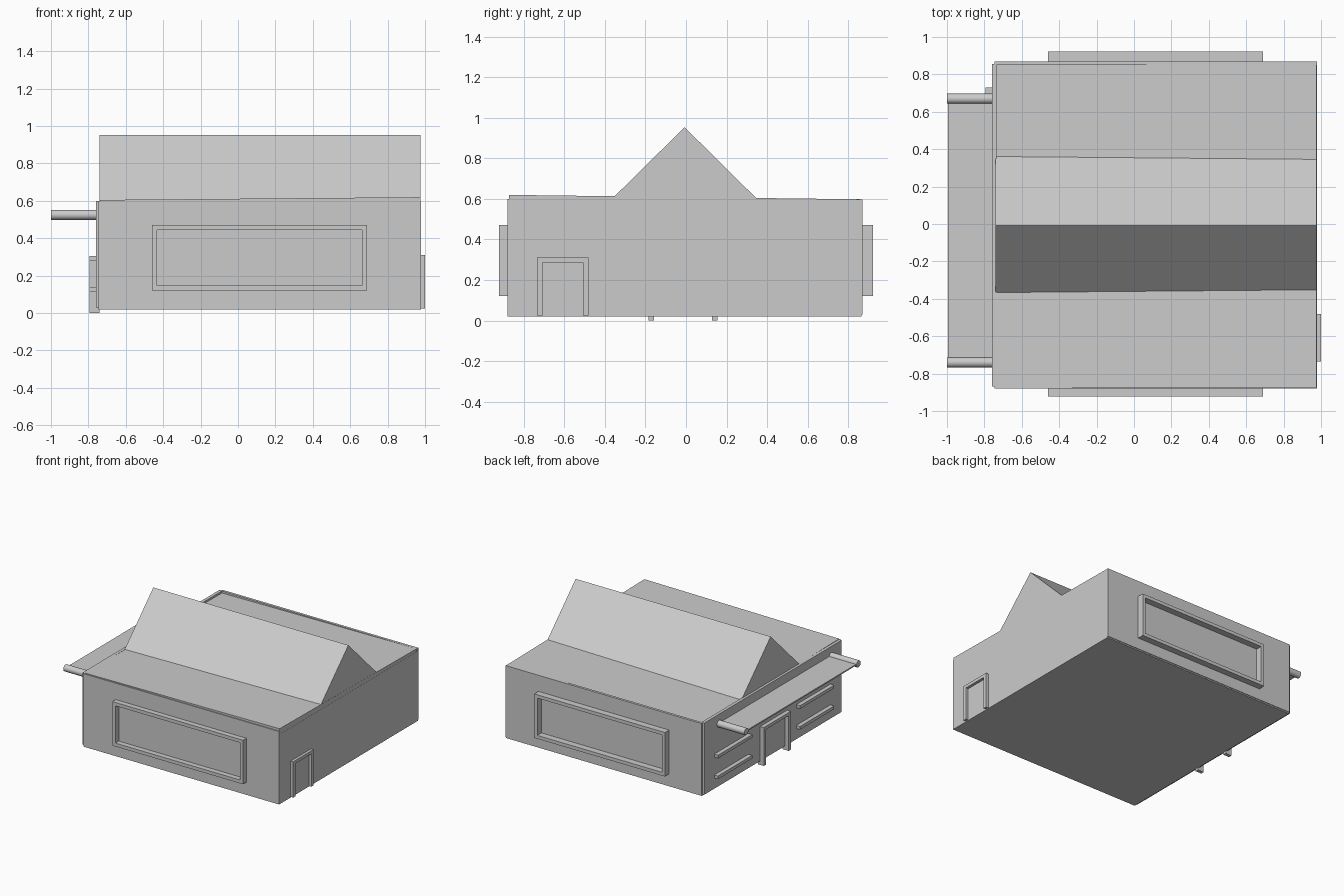
import bpy, bmesh
from math import pi

if "Cube" in bpy.data.objects:
    bpy.data.objects.remove(bpy.data.objects["Cube"])


def mesh_object(name, verts, faces):
    mesh = bpy.data.meshes.new(name)
    mesh.from_pydata(verts, [], faces)
    bm = bmesh.new()
    bm.from_mesh(mesh)
    bmesh.ops.recalc_face_normals(bm, faces=bm.faces)
    bm.to_mesh(mesh)
    bm.free()
    ob = bpy.data.objects.new(name, mesh)
    bpy.context.collection.objects.link(ob)
    return ob


def block(name, x, y, z, top=None):
    """Box from ranges; top(x, y) optionally gives a sloping upper face."""
    corners = [(x[0], y[0]), (x[1], y[0]), (x[1], y[1]), (x[0], y[1])]
    verts = [(a, b, z[0]) for a, b in corners]
    verts += [(a, b, top(a, b) if top else z[1]) for a, b in corners]
    faces = [(0, 1, 2, 3), (4, 5, 6, 7)]
    faces += [(i, (i + 1) % 4, (i + 1) % 4 + 4, i + 4) for i in range(4)]
    return mesh_object(name, verts, faces)


def extrude_loops(name, outer, inner, place, d0, d1, closed=True):
    """Frame between two matching outlines, extruded from depth d0 to d1."""
    n = len(outer)
    verts = [place(u, v, d) for d in (d0, d1) for loop in (outer, inner) for u, v in loop]
    faces = []
    for i in range(n if closed else n - 1):
        j = (i + 1) % n
        faces += [(i, j, n + j, n + i), (2*n + i, 2*n + j, 3*n + j, 3*n + i),
                  (i, j, 2*n + j, 2*n + i), (n + i, n + j, 3*n + j, 3*n + i)]
    if not closed:
        for i in (0, n - 1):
            faces.append((i, n + i, 3*n + i, 2*n + i))
    return mesh_object(name, verts, faces)


def rect(u0, u1, v0, v1):
    return [(u0, v0), (u0, v1), (u1, v1), (u1, v0)]


def along_x(u, v, d):
    return (u, d, v)


def along_y(u, v, d):
    return (d, u, v)


# main walls and raised edges of the flat roof
block("walls", (-0.745, 0.978), (-0.878, 0.865), (0.02, 0.575))
block("left_wall", (-0.76, -0.735), (-0.87, 0.855), (0.03, 0.60))
block("back_parapet", (-0.745, 0.978), (0.85, 0.87), (0.03, 0.598))
block("front_parapet", (-0.745, 0.978), (-0.88, -0.86), (0.02, 0.60))

# slightly tilted flat roof
block("flat_roof", (-0.737, 0.977), (-0.873, 0.852), (0.56, 0.6),
      lambda x, y: 0.6 + 0.0087 * x - 0.0125 * y)

# gable running the full width
profile = [(-0.39, 0.575), (0.375, 0.575), (-0.007, 0.953)]
mesh_object("gable_roof",
            [(x, y, z) for x in (-0.74, 0.976) for y, z in profile],
            [(0, 1, 2), (3, 4, 5), (0, 1, 4, 3), (1, 2, 5, 4), (2, 0, 3, 5)])

# large window frames on front and back
for side, d0, d1 in (("front", -0.87, -0.922), ("back", 0.86, 0.922)):
    extrude_loops(side + "_window_frame", rect(-0.46, 0.69, 0.12, 0.47),
                  rect(-0.433, 0.663, 0.147, 0.443), along_x, d0, d1)

# door surrounds on the right and left walls
extrude_loops("right_door_frame", rect(-0.735, -0.48, 0.025, 0.31),
              rect(-0.708, -0.507, 0.025, 0.285), along_y, 0.97, 1.0, closed=False)
extrude_loops("left_door_frame", rect(-0.185, 0.155, 0.0, 0.305),
              rect(-0.158, 0.128, 0.0, 0.28), along_y, -0.74, -0.793, closed=False)

# sills and lintels beside the left door
for side, y in (("rear", (0.30, 0.73)), ("fore", (-0.73, -0.30))):
    for level, z in (("lintel", 0.28), ("sill", 0.115)):
        block(side + "_" + level, (-0.793, -0.75), y, (z, z + 0.025))

# awning with two round poles
block("awning_sheet", (-0.995, -0.75), (-0.74, 0.67), (0.52, 0.53))
for name, y in (("fore_awning_pole", -0.74), ("rear_awning_pole", 0.67)):
    bpy.ops.mesh.primitive_cylinder_add(vertices=16, radius=0.027, depth=0.26,
                                        location=(-0.87, y, 0.525), rotation=(0, pi / 2, 0))
    pole = bpy.context.object
    pole.name = name
    bpy.ops.object.shade_smooth_by_angle()
